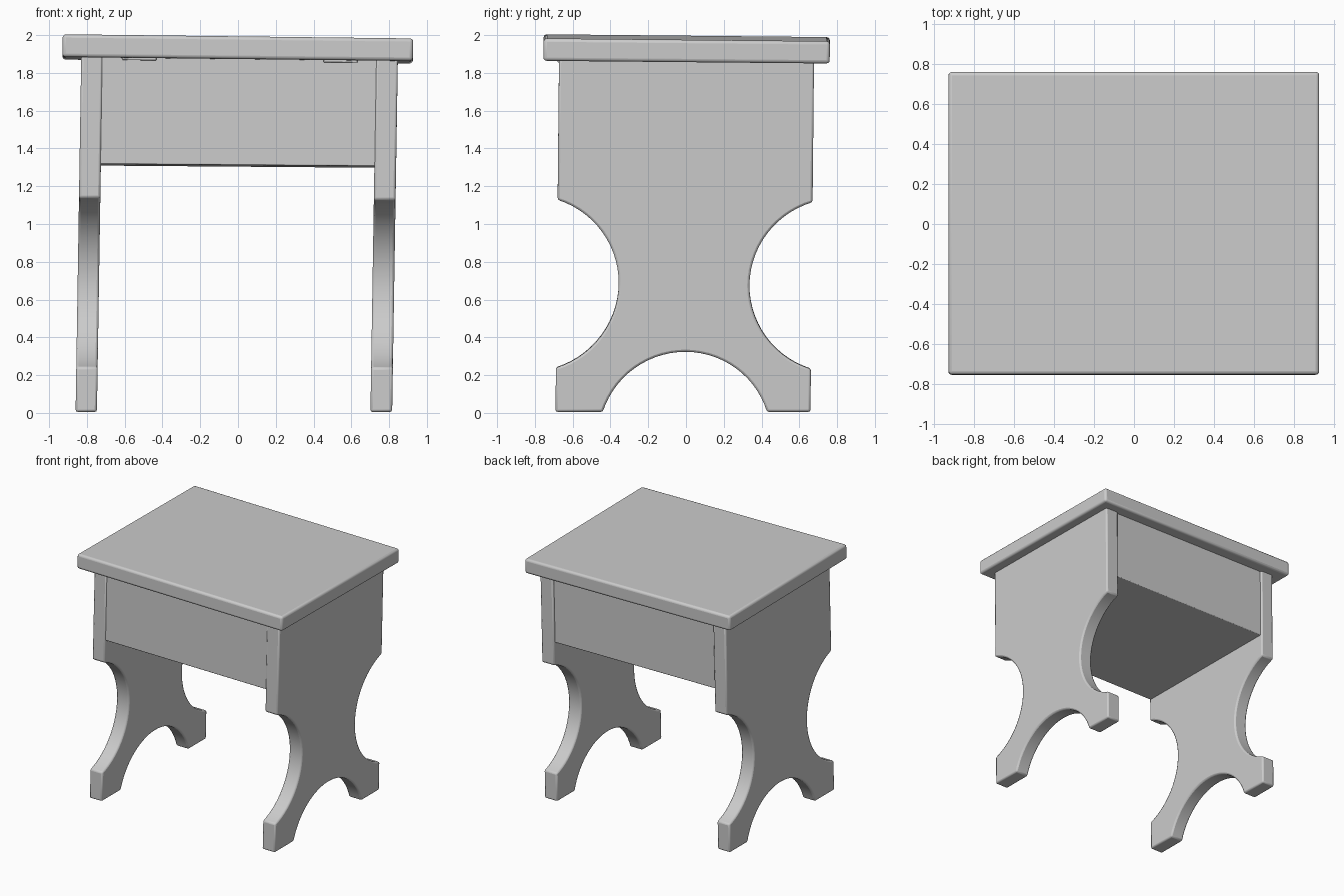
import bpy, bmesh
from math import atan2, cos, sin, pi
from mathutils import Vector

if "Cube" in bpy.data.objects:
    bpy.data.objects.remove(bpy.data.objects["Cube"])


def lean(v):
    """The worn stool leans slightly to the right and back."""
    x, y, z = v
    return Vector((x + 0.016 * (z - 2), y + 0.01 * (z - 1.6),
                   z * (1 - 0.006 * x - 0.005 * y)))


def finish(name, bm, bevel, segments=3):
    bmesh.ops.recalc_face_normals(bm, faces=bm.faces)
    for v in bm.verts:
        v.co = lean(v.co)
    mesh = bpy.data.meshes.new(name)
    bm.to_mesh(mesh)
    bm.free()
    ob = bpy.data.objects.new(name, mesh)
    bpy.context.collection.objects.link(ob)
    mod = ob.modifiers.new("soft_edges", 'BEVEL')
    mod.width = bevel
    mod.segments = segments
    mod.limit_method = 'ANGLE'
    mod.angle_limit = 0.6
    bpy.ops.object.select_all(action='DESELECT')
    ob.select_set(True)
    bpy.context.view_layer.objects.active = ob
    bpy.ops.object.shade_smooth_by_angle(angle=0.6)
    return ob


def box(name, lo, hi, bevel):
    bm = bmesh.new()
    bmesh.ops.create_cube(bm, size=1)
    for v in bm.verts:
        v.co = [(a + b) / 2 + c * (b - a) for a, b, c in zip(lo, hi, v.co)]
    return finish(name, bm, bevel)


def arc(start, mid, end, n=28):
    """Points on the circle through start, mid, end (mid halfway along)."""
    a, m, b = Vector(start), Vector(mid), Vector(end)
    chord_mid = (a + b) / 2
    sag = (m - chord_mid).length
    r = ((b - a).length ** 2 / 4 + sag ** 2) / (2 * sag)
    c = m + (chord_mid - m).normalized() * r
    t0, t1 = (atan2(p.y - c.y, p.x - c.x) for p in (a, b))
    d = (t1 - t0 + pi) % (2 * pi) - pi
    return [(c.x + r * cos(t0 + d * i / n), c.y + r * sin(t0 + d * i / n))
            for i in range(n + 1)]


# Side panel outline in y, z with three scooped arcs
outline = [(-0.675, 1.88)]
outline += arc((-0.675, 1.13), (-0.347, 0.685), (-0.675, 0.24))
outline += [(-0.675, 0.005)]
outline += arc((-0.425, 0.005), (0.01, 0.325), (0.445, 0.005))
outline += [(0.675, 0.005)]
outline += arc((0.675, 0.235), (0.345, 0.68), (0.675, 1.125))
outline += [(0.675, 1.88)]


def side_panel(name, x0, x1):
    bm = bmesh.new()
    face = bm.faces.new([bm.verts.new((x0, y, z)) for y, z in outline])
    ext = bmesh.ops.extrude_face_region(bm, geom=[face], use_keep_orig=True)
    for v in ext["geom"]:
        if isinstance(v, bmesh.types.BMVert):
            v.co.x = x1
    return finish(name, bm, 0.012, 2)


side_panel("left_side_panel", -0.828, -0.715)
side_panel("right_side_panel", 0.733, 0.848)

# Lid and storage box
box("lid", (-0.928, -0.758, 1.867), (0.928, 0.758, 1.986), 0.018)
box("storage_box", (-0.74, -0.667, 1.308), (0.76, 0.66, 1.88), 0.006)

# Hinge leaves under the front edge of the lid
for name, x in (("left_hinge", -0.52), ("right_hinge", 0.545)):
    box(name, (x - 0.09, -0.682, 1.855), (x + 0.09, -0.655, 1.88), 0.004)
